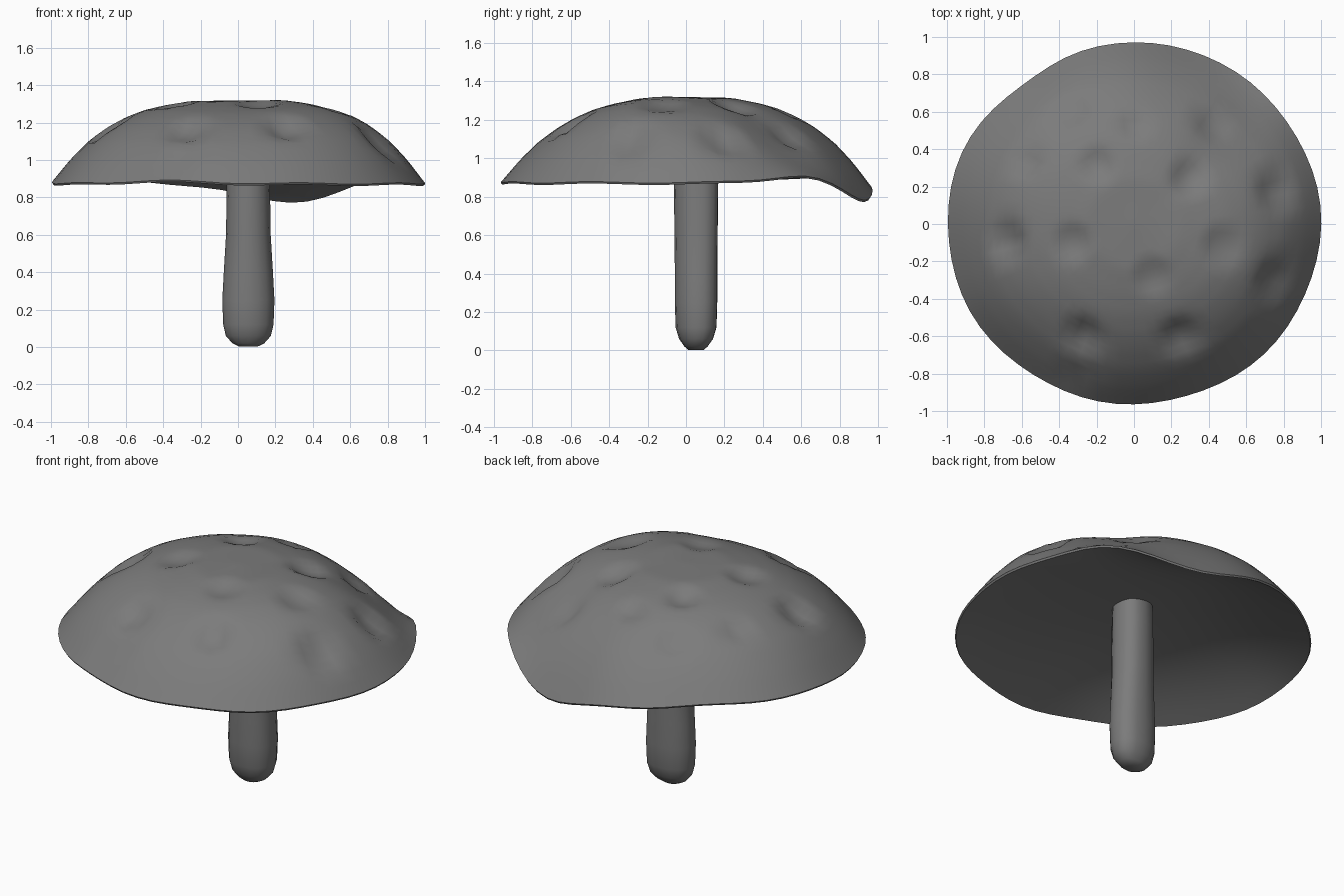
import bpy, bmesh, math
from mathutils import Vector

cube = bpy.data.objects.get("Cube")
if cube:
    bpy.data.objects.remove(cube)

grey = bpy.data.materials.new("mushroom grey")
grey.use_nodes = True
grey.diffuse_color = (0.2, 0.2, 0.2, 1)
grey.node_tree.nodes["Principled BSDF"].inputs["Base Color"].default_value = (0.2, 0.2, 0.2, 1)

SEGS = 64

# Dents on the cap: x, y, radius, depth
DENTS = [(-.68, -.09, .12, .05), (.76, .18, .12, .05), (.75, -.3, .12, .05),
         (-.27, -.6, .12, .05), (.25, -.6, .12, .05), (-.33, .6, .1, .035),
         (0, .53, .09, .03), (.42, .53, .1, .035), (-.57, .33, .09, .03),
         (-.2, .32, .11, .035), (.3, .25, .12, .035), (-.33, -.1, .12, .03),
         (.48, -.12, .13, .03), (.1, -.28, .12, .025)]

# Dome height against distance from the middle
PROFILE = [(0, 1.32), (.25, 1.312), (.4, 1.281), (.5, 1.252), (.6, 1.21),
           (.7, 1.153), (.8, 1.082), (.9, .988), (.96, .92), (1, .875)]


def bump(degrees, centre, width):
    delta = (degrees - centre + 180) % 360 - 180
    return math.exp(-(delta / width) ** 2)


def dome(r):
    for (r0, z0), (r1, z1) in zip(PROFILE, PROFILE[1:]):
        if r <= r1:
            return z0 + (z1 - z0) * (r - r0) / (r1 - r0)
    return PROFILE[-1][1]


def rim_radius(a):
    deg = math.degrees(a)
    return (.98 + .018 * math.cos(2 * a) + .004 * math.sin(7 * a + 1)
            - .02 * bump(deg, 127, 16) + .014 * bump(deg, 82, 18))


def rim_shift(a):
    # The back edge droops, with raised shoulders beside it
    deg = math.degrees(a)
    return (-.09 * bump(deg, 73, 21) + .04 * bump(deg, 38, 15) + .03 * bump(deg, 143, 28)
            + .015 * bump(deg, 245, 20) + .004 * math.sin(9 * a))


def cap_top(r, a):
    rad = r * rim_radius(a)
    deg = math.degrees(a)
    p = Vector((rad * math.cos(a), rad * math.sin(a), dome(r) + rim_shift(a) * r ** 4))
    # Fuller toward the front left, with a valley at the back left
    p.z += math.sin(math.pi * r * r) * (.022 * math.cos(a - math.radians(160))
                                        + .07 * bump(deg, -25, 45))
    p.z -= .06 * bump(deg, 43, 16) * math.sin(math.pi * r ** 3)
    inward = Vector((-.5 * p.x, -.5 * p.y, -1)).normalized()
    push = sum(depth * max(0, 1 - ((p.x - x) ** 2 + (p.y - y) ** 2) / size ** 2) ** 1.3
               for x, y, size, depth in DENTS)
    # Slanted groove near the front edge, fading out at the rim
    along = (p.x + .32) * .7 + (p.y + .82) * .7
    across = (p.x + .32) * .7 - (p.y + .82) * .7
    push += .04 * math.exp(-(along / .11) ** 2 - (across / .045) ** 2) * (1 - r ** 8)
    return p + inward * push


def cap_under(r, a):
    rad = r * rim_radius(a) * .994
    z = .865 + .165 * (1 - r ** 2.4) + rim_shift(a) * r ** 6
    # The hollow is deepest toward the right
    z += .035 * math.sin(math.pi * r) * math.cos(a - math.radians(190))
    return Vector((rad * math.cos(a), rad * math.sin(a), z))


def stem_ring(t, a):
    # Oval section with a fuller corner at the back left
    z, rx, ry = t
    full = 1 + .16 * bump(math.degrees(a), 45, 25)
    return Vector((.055 + rx * full * math.cos(a), .052 + ry * full * math.sin(a), z))


def loft(name, rows, segs, angle):
    """Join rings of (function, parameter) into a closed surface."""
    bm = bmesh.new()
    rings = [[bm.verts.new(f(t, math.tau * i / segs)) for i in range(segs)] for f, t in rows]
    for low, high in zip(rings, rings[1:]):
        for i in range(segs):
            j = (i + 1) % segs
            bm.faces.new((low[i], low[j], high[j], high[i]))
    bm.faces.new(rings[0])
    bm.faces.new(rings[-1])
    bmesh.ops.recalc_face_normals(bm, faces=bm.faces)
    mesh = bpy.data.meshes.new(name)
    bm.to_mesh(mesh)
    bm.free()
    mesh.materials.append(grey)
    obj = bpy.data.objects.new(name, mesh)
    bpy.context.collection.objects.link(obj)
    bpy.ops.object.select_all(action="DESELECT")
    obj.select_set(True)
    bpy.context.view_layer.objects.active = obj
    bpy.ops.object.shade_smooth_by_angle(angle=math.radians(angle))


# Cap: dented dome, thin rim, hollow underside
steps = [max(.02, i / 26) for i in range(27)]
loft("cap", [(cap_top, r) for r in steps]
     + [(cap_under, r) for r in reversed(steps[::2])], SEGS, 50)

# Stem
stem_rows = [(.003, .05, .04), (.02, .085, .06), (.06, .12, .088), (.12, .134, .106),
             (.25, .139, .11), (.4, .131, .11), (.6, .119, .112), (.88, .115, .115),
             (1.1, .11, .11)]
loft("stem", [(stem_ring, row) for row in stem_rows], 16, 60)
